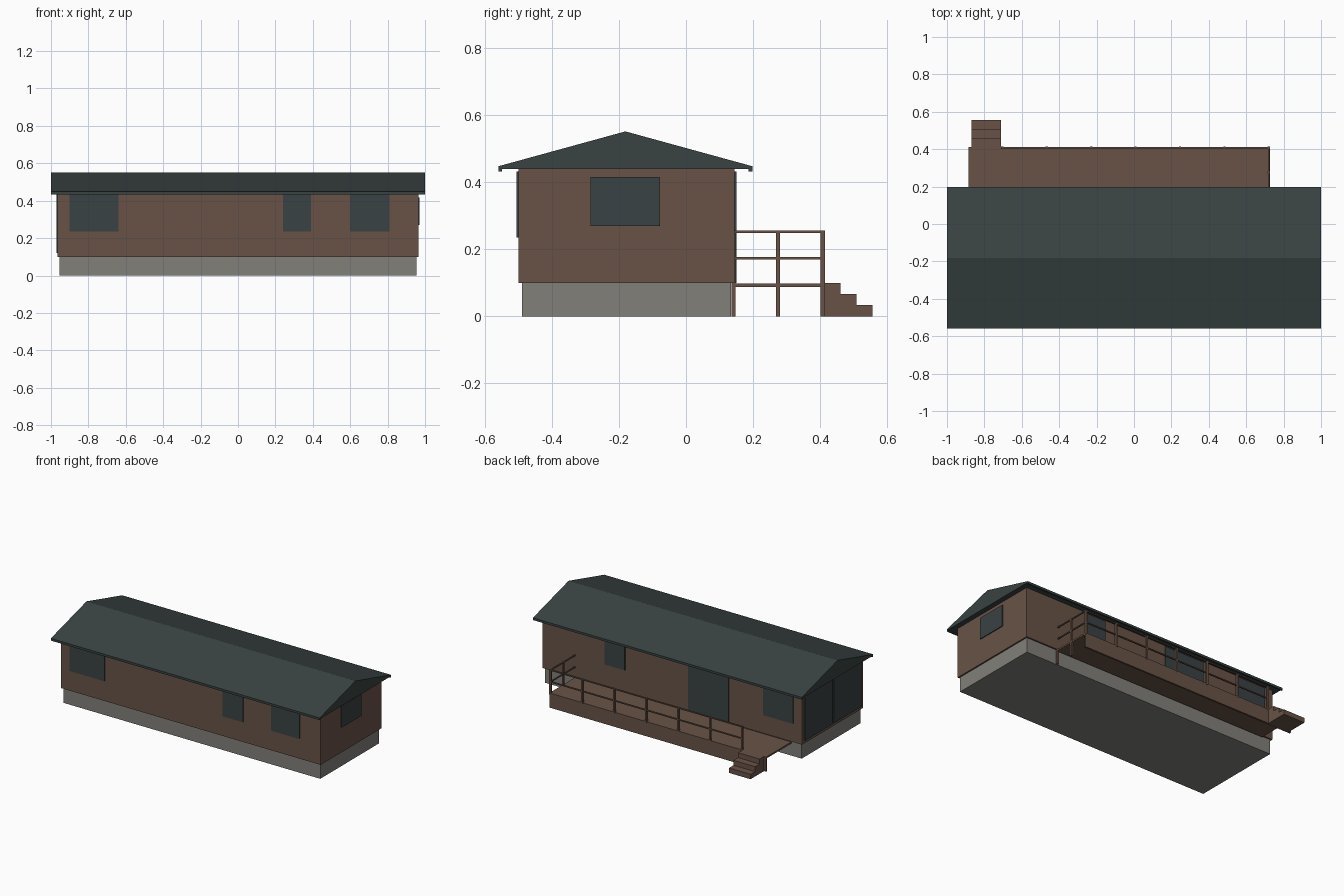
import bpy

cube = bpy.data.objects.get("Cube")
if cube:
    bpy.data.objects.remove(cube, do_unlink=True)


def material(name, color):
    m = bpy.data.materials.new(name)
    m.use_nodes = True
    m.diffuse_color = (*color, 1)
    m.node_tree.nodes["Principled BSDF"].inputs["Base Color"].default_value = (*color, 1)
    return m


BROWN = material("brown_timber", (0.14, 0.086, 0.062))
GREY = material("grey_concrete", (0.22, 0.215, 0.195))
ROOF = material("dark_green_roof", (0.04, 0.055, 0.054))
GLASS = material("dark_glass", (0.042, 0.054, 0.056))


def prism(name, profile, x0, x1, mat):
    """Extrude a (y, z) profile along x."""
    n = len(profile)
    verts = [(x, y, z) for x in (x0, x1) for y, z in profile]
    faces = [tuple(reversed(range(n))), tuple(range(n, 2 * n))]
    faces += [(i, (i + 1) % n, (i + 1) % n + n, i + n) for i in range(n)]
    mesh = bpy.data.meshes.new(name)
    mesh.from_pydata(verts, [], faces)
    mesh.materials.append(mat)
    ob = bpy.data.objects.new(name, mesh)
    bpy.context.collection.objects.link(ob)
    return ob


def box(name, x, y, z, mat):
    profile = [(y[0], z[0]), (y[1], z[0]), (y[1], z[1]), (y[0], z[1])]
    return prism(name, profile, x[0], x[1], mat)


# House body
WALL_X, FRONT, BACK = 0.965, -0.5, 0.145
FLOOR, EAVE = 0.10, 0.44
box("foundation", (-0.955, 0.955), (-0.49, 0.135), (0, FLOOR), GREY)
box("walls", (-WALL_X, WALL_X), (FRONT, BACK), (FLOOR, EAVE), BROWN)

# Gable roof with a small lip along both eaves
prism("roof", [(-0.56, 0.433), (-0.549, 0.433), (-0.549, EAVE), (0.187, EAVE),
               (0.187, 0.433), (0.198, 0.433), (0.198, 0.448), (-0.181, 0.552),
               (-0.56, 0.448)], -1, 1, ROOF)

# Windows and doors as thin plates on each wall
T = 0.006
for i, (a, b) in enumerate([(-0.90, -0.64), (0.24, 0.39), (0.60, 0.81)]):
    box(f"front_window_{i + 1}", (a, b), (FRONT - T, FRONT), (0.235, 0.432), GLASS)
for name, a, b, low in [("back_small_window", 0.35, 0.50, 0.25),
                        ("back_door", -0.42, -0.12, FLOOR),
                        ("back_large_window", -0.90, -0.68, 0.225)]:
    box(name, (a, b), (BACK, BACK + T), (low, 0.432), GLASS)
box("left_end_window", (WALL_X, WALL_X + T), (-0.285, -0.077), (0.27, 0.416), GLASS)
for i, (a, b) in enumerate([(-0.48, -0.185), (-0.17, 0.125)]):
    box(f"right_end_glass_door_{i + 1}", (-WALL_X - T, -WALL_X), (a, b), (0.12, 0.432), GLASS)

# Deck with a skirt on its outer edge
DECK_X, DECK_Y = (-0.885, 0.727), 0.413
box("deck_floor", DECK_X, (BACK, DECK_Y), (0.087, 0.098), BROWN)
box("deck_skirt", DECK_X, (0.401, DECK_Y), (0, 0.095), BROWN)

# Railing along the back and the left end
W, TOP = 0.012, 0.256
RAIL_X = (-0.71, 0.727)
step = (RAIL_X[1] - W - RAIL_X[0]) / 6
for i in range(7):
    x = RAIL_X[0] + i * step
    box(f"back_post_{i + 1}", (x, x + W), (0.402, 0.415), (0.09, TOP), BROWN)
for i, y in enumerate((0.136, 0.269)):
    box(f"end_post_{i + 1}", (RAIL_X[1] - W, RAIL_X[1]), (y, y + W), (0, TOP), BROWN)
for name, z in [("mid", 0.170), ("top", 0.249)]:
    box(f"back_{name}_rail", RAIL_X, (0.404, 0.413), (z, z + 0.007), BROWN)
    box(f"end_{name}_rail", (RAIL_X[1] - W + 0.002, RAIL_X[1] - 0.002), (BACK, 0.41),
        (z, z + 0.007), BROWN)

# Three solid steps down from the deck
stairs = [(DECK_Y, 0)]
for i in range(3):
    y = 0.557 - 0.048 * i
    stairs += [(y, 0.033 * i), (y, 0.033 * (i + 1))]
stairs.append((DECK_Y, 0.099))
prism("stairs", stairs, -0.87, -0.71, BROWN)
